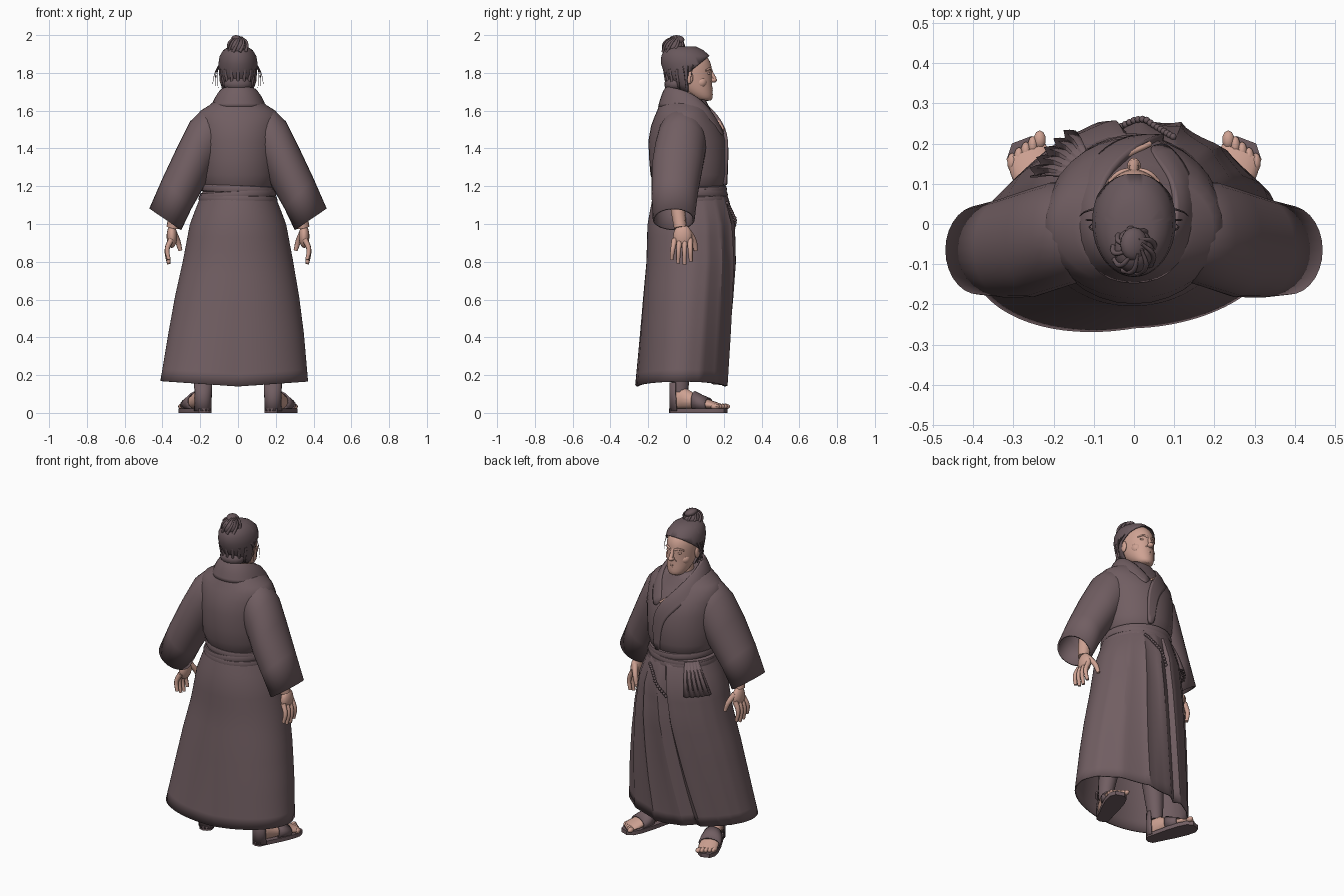
import bpy, bmesh, math
from math import sin, cos, pi, radians, exp
from mathutils import Vector, Matrix

cube = bpy.data.objects.get("Cube")
if cube:
    bpy.data.objects.remove(cube)


def material(name, color):
    m = bpy.data.materials.new(name)
    m.use_nodes = True
    m.diffuse_color = (*color, 1)
    bsdf = m.node_tree.nodes["Principled BSDF"]
    bsdf.inputs["Base Color"].default_value = (*color, 1)
    bsdf.inputs["Roughness"].default_value = 0.9
    return m


CLOTH = material("plum cloth", (0.165, 0.112, 0.122))
HAIR = material("dark hair", (0.14, 0.097, 0.107))
SKIN = material("skin", (0.62, 0.36, 0.29))


def finish(name, bm, mat, angle=40, thick=0, subsurf=0):
    bmesh.ops.recalc_face_normals(bm, faces=bm.faces)
    me = bpy.data.meshes.new(name)
    bm.to_mesh(me)
    bm.free()
    ob = bpy.data.objects.new(name, me)
    bpy.context.collection.objects.link(ob)
    me.materials.append(mat)
    bpy.ops.object.select_all(action='DESELECT')
    ob.select_set(True)
    bpy.context.view_layer.objects.active = ob
    bpy.ops.object.shade_smooth_by_angle(angle=radians(angle))
    if subsurf:
        mod = ob.modifiers.new("round", 'SUBSURF')
        mod.levels = mod.render_levels = subsurf
    if thick:
        mod = ob.modifiers.new("thickness", 'SOLIDIFY')
        mod.thickness, mod.offset = thick, 0
    return ob


def loft(name, rings, mat, caps=True, closed=True, cuts=(), keep=None, **kw):
    """Skin point rings; cuts are slicing planes, keep() then filters faces."""
    bm = bmesh.new()
    rows = [[bm.verts.new(p) for p in r] for r in rings]
    n = len(rows[0])
    for a, b in zip(rows, rows[1:]):
        for i in range(n if closed else n - 1):
            j = (i + 1) % n
            bm.faces.new((a[i], a[j], b[j], b[i]))
    if caps and closed:
        bm.faces.new(rows[0])
        bm.faces.new(rows[-1])
    for co, no in cuts:
        geom = bm.verts[:] + bm.edges[:] + bm.faces[:]
        bmesh.ops.bisect_plane(bm, geom=geom, plane_co=co, plane_no=no)
    if keep:
        drop = [f for f in bm.faces if not keep(f.calc_center_median())]
        bmesh.ops.delete(bm, geom=drop, context='FACES')
    return finish(name, bm, mat, **kw)


def ring(c, u, v, n=24):
    c, u, v = Vector(c), Vector(u), Vector(v)
    return [c + u * cos(2 * pi * i / n) + v * sin(2 * pi * i / n) for i in range(n)]


def flat_rings(spec, n=24):
    return [ring((cx, cy, z), (rx, 0, 0), (0, ry, 0), n) for z, cx, cy, rx, ry in spec]


def ball(name, loc, size, mat, rot=None, seg=16):
    bm = bmesh.new()
    bmesh.ops.create_uvsphere(bm, u_segments=seg, v_segments=seg // 2 + 2, radius=1)
    mtx = Matrix.Translation(loc) @ (rot or Matrix()) @ Matrix.Diagonal((*size, 1))
    bmesh.ops.transform(bm, matrix=mtx, verts=bm.verts)
    return finish(name, bm, mat, 60)


def tube(name, pts, r0, r1, mat):
    cu = bpy.data.curves.new(name, 'CURVE')
    cu.dimensions, cu.bevel_depth, cu.bevel_resolution = '3D', 1, 2
    cu.resolution_u, cu.use_fill_caps = 5, True
    sp = cu.splines.new('BEZIER')
    sp.bezier_points.add(len(pts) - 1)
    for k, (bp, p) in enumerate(zip(sp.bezier_points, pts)):
        bp.co = p
        bp.handle_left_type = bp.handle_right_type = 'AUTO'
        bp.radius = r0 + (r1 - r0) * k / (len(pts) - 1)
    ob = bpy.data.objects.new(name, cu)
    bpy.context.collection.objects.link(ob)
    cu.materials.append(mat)


# Skirt: flared, skewed hem, lapped front edge and sharp pleats
SKIRT = [(1.19, 0, .018, .175, .175), (1.13, 0, .025, .2, .2), (1.0, 0, .03, .25, .23),
         (.8, 0, .03, .287, .235), (.6, -.005, .015, .325, .237), (.4, -.01, 0, .355, .237),
         (.14, -.02, -.02, .387, .236)]


def skirt_point(phi, z, off=0):
    for a, b in zip(SKIRT, SKIRT[1:]):
        if z >= b[0] - 1e-6:
            break
    k = (a[0] - z) / (a[0] - b[0])
    cx, cy, rx, ry = [p + (q - p) * k for p, q in zip(a[1:], b[1:])]
    s = (1.19 - z) / 1.05
    front = max(0, sin(phi))
    th = phi + .42 * s * front ** 2
    edge = radians(94)
    pleat = .4 - abs(sin(9 * phi)) ** .6
    r = 1 + off + .07 * min(1, s * 4) * front * pleat * (1 if phi < edge else .25)
    if phi < edge:
        r -= .1 * min(1, s * 5) * exp((phi - edge) / .16)
    x = cx + rx * r * cos(th)
    return Vector((x, cy + ry * r * sin(th) + .14 * s * min(x, 0), z + .07 * s * abs(x)))


levels = [1.19 - 1.05 * i / 16 for i in range(17)]
loft("skirt", [[skirt_point(2 * pi * i / 120, z) for i in range(120)] for z in levels],
     CLOTH, caps=False, thick=.008, angle=25)
# Short pleated cloth fanning out below the sash
loft("hanging_cloth", [[skirt_point(radians(138 + (i - 8) * fan), z, .05 + .04 * (i % 3) * (1.17 - z) * 5)
     for i in range(17)] for z, fan in ((1.16, 1.5), (1.07, 2), (.97, 2.4))],
     CLOTH, closed=False, thick=.006, angle=20)

# Bodice
loft("bodice", flat_rings([(1.17, 0, .015, .17, .165), (1.21, 0, .018, .196, .188),
     (1.26, 0, .015, .21, .203), (1.34, 0, .012, .215, .207), (1.44, 0, .008, .222, .207),
     (1.52, 0, 0, .225, .185), (1.57, 0, -.008, .222, .158), (1.6, 0, -.01, .198, .143),
     (1.63, 0, -.012, .15, .13), (1.66, 0, -.012, .115, .115)], 32), CLOTH, angle=60)

# Sash: wrapped bands with a slight tilt
for name, z0, tilt, grow in (("sash_upper", 1.185, -.05, 0), ("sash_middle", 1.155, .06, .004),
                             ("sash_lower", 1.13, -.02, .008)):
    rows = []
    for dz, out in ((.024, -.012), (.018, .004), (0, .01), (-.018, .004), (-.024, -.012)):
        row = ring((0, .022, z0 + dz), (.192 + grow + out, 0, 0), (0, .186 + grow + out, 0), 40)
        rows.append([p + Vector((0, 0, tilt * p.x)) for p in row])
    loft(name, rows, CLOTH, caps=False)

# Collar: one strip that runs round the neck and crosses on the chest
upper = [(.07, .203, 1.2), (.08, .215, 1.4), (.035, .208, 1.5), (-.06, .14, 1.6), (-.1, .03, 1.69),
         (-.075, -.075, 1.72), (0, -.11, 1.72), (.08, -.075, 1.72), (.105, .03, 1.69),
         (.09, .12, 1.61), (.03, .18, 1.5)]
lower = [(.03, .207, 1.2), (.02, .216, 1.38), (-.05, .2, 1.46), (-.12, .135, 1.545), (-.15, .02, 1.61),
         (-.115, -.11, 1.62), (0, -.15, 1.62), (.115, -.11, 1.62), (.155, .02, 1.61),
         (.135, .13, 1.55), (.08, .195, 1.45)]
mid = [(Vector(a) + Vector(b)) / 2 * 1.01 for a, b in zip(upper, lower)]
loft("collar", [upper, mid, lower], CLOTH, closed=False, thick=.022, subsurf=2, angle=60)

# Neck and the skin showing inside the collar
loft("neck", flat_rings([(1.48, 0, .14, .05, .045), (1.55, 0, .085, .08, .07),
     (1.62, 0, .03, .06, .065), (1.72, 0, .02, .055, .065)]), SKIN, angle=60)
tube("collar_lining", [(-.085, .1, 1.62), (-.035, .16, 1.56), (.04, .2, 1.5)], .009, .007, SKIN)

# Head
HEAD = [(1.65, 0, .1, .034, .034), (1.668, 0, .085, .054, .058), (1.7, 0, .06, .07, .082),
        (1.74, 0, .038, .08, .1), (1.79, 0, .02, .086, .118), (1.84, 0, .01, .09, .127),
        (1.88, 0, .002, .083, .118), (1.91, 0, -.008, .065, .094), (1.93, 0, -.015, .035, .06)]
loft("head", flat_rings(HEAD, 32), SKIN, subsurf=1, angle=60)
ball("nose", (0, .143, 1.762), (.017, .022, .014), SKIN)
tube("nose_bridge", [(0, .126, 1.82), (0, .138, 1.79), (0, .15, 1.768)], .01, .013, SKIN)
for name, z in (("upper_lip", 1.719), ("lower_lip", 1.706)):
    tube(name, [(-.024, .122, z - .003), (0, .137, z), (.024, .122, z - .003)], .005, .005, SKIN)
ball("chin", (0, .112, 1.672), (.028, .024, .02), SKIN)
for s, side in ((1, "left"), (-1, "right")):
    ball(side + "_ear", (s * .089, .018, 1.775), (.01, .02, .034), SKIN)
    ball(side + "_cheek", (s * .042, .078, 1.75), (.036, .035, .034), SKIN)
    ball(side + "_eyelid", (s * .035, .118, 1.797), (.017, .01, .008), SKIN)
    tube(side + "_brow", [(s * .014, .133, 1.815), (s * .035, .128, 1.823), (s * .062, .105, 1.812)],
         .007, .005, SKIN)
    tube(side + "_cheek_fold", [(s * .018, .135, 1.755), (s * .034, .121, 1.73), (s * .036, .113, 1.7)],
         .004, .003, SKIN)

# Hair cap swept back from a slanted hairline, topknot and loose strands
cap = flat_rings([(z + .008 * (z > 1.8), x, y - .004, rx + .011, ry + .008)
                  for z, x, y, rx, ry in HEAD[2:]], 48)
hairline, slope = Vector((0, .012, 1.8)), Vector((0, -.8, 1))
loft("hair_cap", cap, HAIR, thick=.006, angle=60, cuts=((hairline, slope), (hairline, (0, 1, 0))),
     keep=lambda c: c.y < hairline.y or (c - hairline).dot(slope) > 0)
ball("topknot", (0, -.065, 1.935), (.05, .058, .052), HAIR)
ball("topknot_tip", (0, -.05, 1.975), (.036, .042, .022), HAIR, Matrix.Rotation(.4, 4, 'Y'))
ball("nape_hair", (0, -.055, 1.74), (.075, .06, .045), HAIR)
for i in range(9):
    a = i * 2 * pi / 9
    tube("knot_lock", [(.052 * cos(a), -.065 + .058 * sin(a), 1.91),
         (.048 * cos(a + .5), -.065 + .05 * sin(a + .5), 1.96),
         (.02 * cos(a + 1), -.055 + .02 * sin(a + 1), 1.99)], .009, .004, HAIR)
    b = pi + pi * i / 8
    tube("nape_lock", [(.09 * cos(b), -.01 + .1 * sin(b), 1.82),
         (.085 * cos(b), -.005 + .1 * sin(b), 1.76),
         (.08 * cos(b), .1 * sin(b), 1.7 + .015 * (i % 3))], .012, .003, HAIR)
for s in (1, -1):
    for k in range(3):
        tube("loose_strand", [(s * .09, -.02 + .03 * k, 1.86), (s * (.11 + .006 * k), -.01 + .02 * k, 1.8),
             (s * (.105 + .015 * k), .01 * k, 1.72 + .01 * k)], .003, .001, HAIR)

# Sleeves, arms and hands
SLEEVE = [((.1, 1.615), (.08, 1.38), -.015, .105), ((.19, 1.597), (.11, 1.32), -.022, .122),
          ((.25, 1.54), (.15, 1.26), -.03, .13), ((.315, 1.41), (.19, 1.19), -.047, .13),
          ((.395, 1.24), (.25, 1.085), -.06, .118), ((.465, 1.08), (.305, .97), -.065, .106)]
for s, side in ((1, "left"), (-1, "right")):
    rows = []
    for o, i, cy, hy in SLEEVE:
        mx, mz, ux, uz = (o[0] + i[0]) / 2, (o[1] + i[1]) / 2, (o[0] - i[0]) / 2, (o[1] - i[1]) / 2
        rows.append(ring((s * mx, cy, mz), (s * ux, 0, uz), (0, hy, 0), 28))
    loft(side + "_sleeve", rows, CLOTH, caps=False, thick=.01, angle=60)
    tube(side + "_forearm", [(s * .28, -.05, 1.25), (s * .32, -.045, 1.1), (s * .345, -.03, .98)],
         .045, .034, SKIN)
    ball(side + "_palm", (s * .35, -.018, .935), (.028, .05, .062), SKIN)
    for k in range(4):
        y, drop = -.06 + .027 * k, (.02, 0, -.005, .01)[k]
        tube(side + "_finger", [(s * .353, y, .92), (s * .375, y - .01 + .004 * k, .865),
             (s * .366, y - .016 + .007 * k, .792 + drop)], .016, .01, SKIN)
    tube(side + "_thumb", [(s * .345, .01, .96), (s * .32, .042, .91), (s * .305, .052, .86)],
         .019, .011, SKIN)

# Feet, sandals and leggings, turned outward
for s, side in ((1, "left"), (-1, "right")):
    place = Matrix.Translation((s * .195, -.015, 0)) @ Matrix.Rotation(-s * .36, 4, 'Z')

    def foot_part(name, rows, mat, **kw):
        return loft(side + name, [[place @ p for p in r] for r in rows], mat, **kw)

    outline = [(-.075, .012), (-.06, .036), (0, .042), (.08, .052), (.16, .056), (.21, .05), (.24, .026)]
    edge = [Vector((w, y, 0)) for y, w in outline] + [Vector((-w, y, 0)) for y, w in reversed(outline)]
    foot_part("_sandal_sole", [[p + Vector((0, 0, h)) for p in edge] for h in (0, .024)], CLOTH)
    foot_part("_foot", [ring((0, y, .02 + h / 2), (w, 0, 0), (0, 0, h / 2), 16) for y, w, h in
              ((-.065, .02, .06), (-.045, .034, .1), (0, .038, .12), (.06, .046, .085),
               (.12, .053, .058), (.17, .056, .042), (.21, .052, .028))], SKIN, angle=60)
    foot_part("_sandal_strap", [ring((0, y, .012 + h / 2), (w, 0, 0), (0, 0, h / 2), 20) for y, w, h in
              ((.065, .052, .1), (.1, .058, .082), (.145, .06, .064))], CLOTH, caps=False, thick=.008)
    foot_part("_heel_guard", [ring((0, y, z), (w, 0, 0), (0, d, 0), 20) for z, y, w, d in
              ((.01, -.02, .044, .052), (.08, -.025, .043, .045), (.16, -.025, .046, .046))],
              CLOTH, caps=False, thick=.008,
              keep=lambda c: (place.inverted() @ c).y < -.02)
    for k in range(5):
        at = place @ Vector((-s * (.042 - .021 * k), .224 - .007 * k, .034))
        ball(side + "_toe", at, (.016 if k == 0 else .013, .024, .015), SKIN, seg=10)
    loft(side + "_legging", flat_rings([(.11, s * .185, -.03, .036, .04), (.17, s * .18, -.03, .045, .048),
         (.4, s * .15, -.02, .065, .07), (.75, s * .11, 0, .085, .09)], 16), CLOTH, angle=60)

# Bead cord hanging from the sash
for k in range(15):
    t = k / 14
    p = skirt_point(radians(62 + 30 * t), 1.11 - .16 * t ** 1.3, .05)
    ball("cord_bead", p, (.009, .009, .009), HAIR, seg=8)
